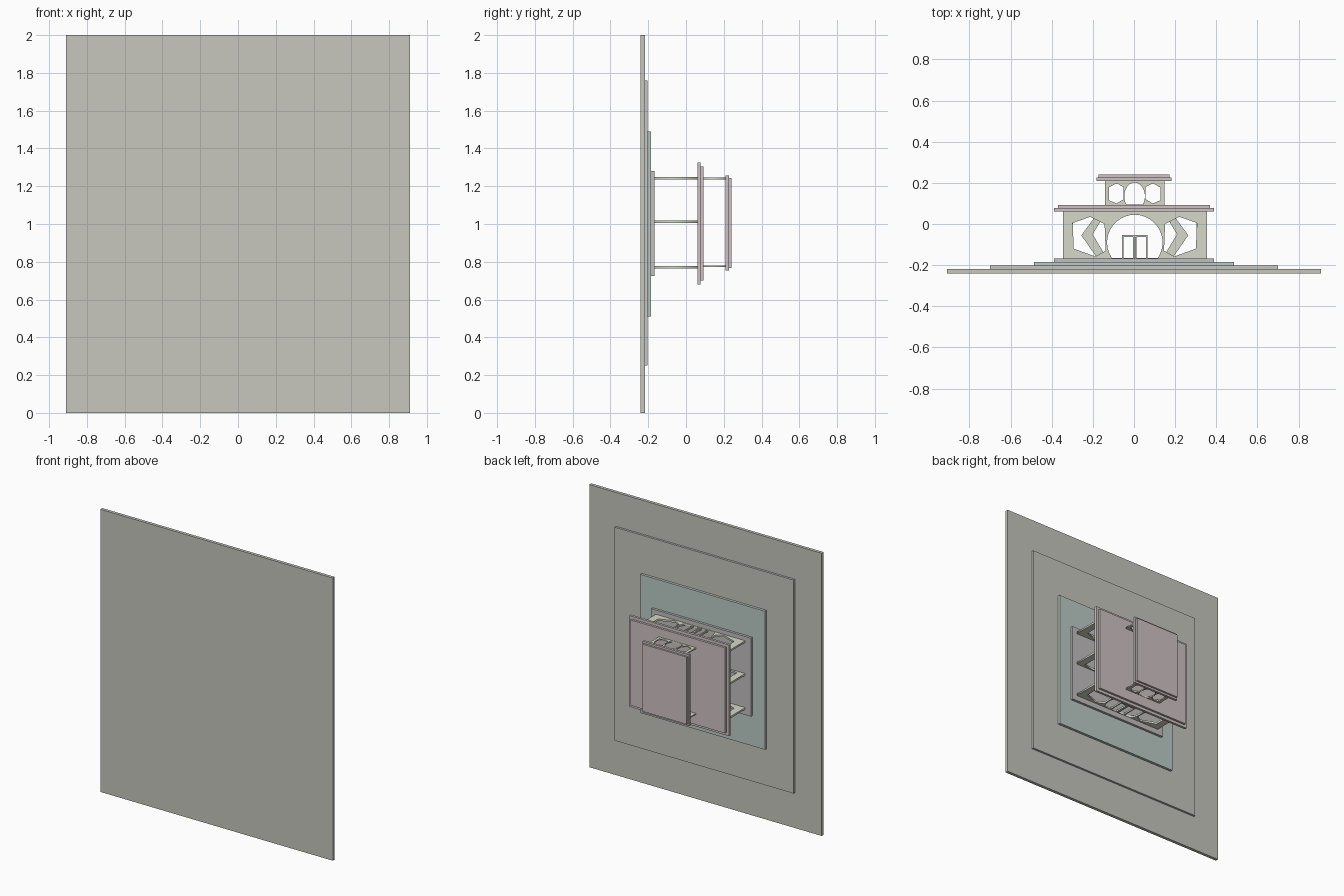
import bpy, math

if "Cube" in bpy.data.objects:
    bpy.data.objects.remove(bpy.data.objects["Cube"])


def material(name, r, g, b):
    m = bpy.data.materials.new(name)
    m.diffuse_color = (r, g, b, 1)
    m.use_nodes = True
    m.node_tree.nodes["Principled BSDF"].inputs["Base Color"].default_value = m.diffuse_color
    return m


STONE = material("stone", 0.57, 0.57, 0.52)
TEAL = material("teal_stone", 0.50, 0.60, 0.57)
ROSE = material("rose_stone", 0.62, 0.54, 0.55)
MAUVE = material("mauve_stone", 0.55, 0.52, 0.53)
WALL = material("wall_green", 0.66, 0.69, 0.57)


def slab(name, x0, x1, y0, y1, z0, z1, mat):
    bpy.ops.mesh.primitive_cube_add(size=1, location=((x0 + x1) / 2, (y0 + y1) / 2, (z0 + z1) / 2))
    o = bpy.context.object
    o.name = name
    o.scale = (x1 - x0, y1 - y0, z1 - z0)
    bpy.ops.object.transform_apply(location=False, rotation=False, scale=True)
    o.data.materials.append(mat)
    return o


def panel(name, loops, z, thick, cx=0.0):
    """Flat wall in the x-y plane: first loop is the outline, the rest are openings."""
    c = bpy.data.curves.new(name, 'CURVE')
    c.dimensions = '2D'
    c.fill_mode = 'BOTH'
    c.extrude = thick / 2
    for pts in loops:
        s = c.splines.new('POLY')
        s.points.add(len(pts) - 1)
        for p, (x, y) in zip(s.points, pts):
            p.co = (x, y, 0, 1)
        s.use_cyclic_u = True
    o = bpy.data.objects.new(name, c)
    bpy.context.collection.objects.link(o)
    o.location = (cx, 0, z)
    bpy.ops.object.select_all(action='DESELECT')
    o.select_set(True)
    bpy.context.view_layer.objects.active = o
    bpy.ops.object.convert(target='MESH')
    bpy.context.object.data.materials.append(WALL)


def rect(x0, x1, y0, y1):
    return [(x0, y0), (x1, y0), (x1, y1), (x0, y1)]


def mirror(pts):
    return [(-x, y) for x, y in reversed(pts)]


def arch(cy, rx, ry, base, n=24):
    """Ellipse cut off flat at the base line."""
    a0 = math.asin((base - cy) / ry)
    span = math.pi - 2 * a0
    return [(rx * math.cos(a0 + span * i / n), cy + ry * math.sin(a0 + span * i / n))
            for i in range(n + 1)]


# stepped base
slab("base_plate", -0.91, 0.91, -0.24, -0.218, 0, 2, STONE)
slab("second_step", -0.70, 0.70, -0.218, -0.203, 0.25, 1.76, STONE)
slab("third_step", -0.487, 0.487, -0.203, -0.185, 0.51, 1.49, TEAL)
slab("floor_plate", -0.39, 0.39, -0.185, -0.168, 0.725, 1.28, MAUVE)

# roofs
slab("lower_roof", -0.39, 0.39, 0.06, 0.077, 0.68, 1.325, ROSE)
slab("lower_roof_cap", -0.37, 0.37, 0.077, 0.092, 0.70, 1.305, ROSE)
slab("upper_roof", -0.183, 0.183, 0.21, 0.227, 0.753, 1.257, ROSE)
slab("upper_roof_cap", -0.173, 0.173, 0.227, 0.24, 0.767, 1.243, ROSE)

# ground floor walls with windows and archway
window = [(-0.302, 0.005), (-0.217, 0.035), (-0.147, 0.0),
          (-0.142, -0.13), (-0.192, -0.158), (-0.297, -0.12)]
outline = rect(-0.35, 0.35, -0.17, 0.06)
facade = [outline, window, mirror(window), arch(-0.09, 0.135, 0.135, -0.165)]
CX = 0.004
for side, z in (("back", 0.77), ("front", 1.243)):
    panel(side + "_wall", facade, z, 0.013, CX)
    # door frame bars
    for i, x in enumerate((-0.058, -0.005, 0.005, 0.058)):
        slab(f"{side}_door_post_{i}", CX + x - 0.004, CX + x + 0.004, -0.17, -0.055,
             z - 0.006, z + 0.006, WALL)
    slab(side + "_door_lintel", CX - 0.062, CX + 0.062, -0.062, -0.054, z - 0.006, z + 0.006, WALL)

# middle wall, its angled pillars show through the windows
side_hole = [(-0.30, 0.04), (-0.19, 0.04), (-0.26, -0.055), (-0.187, -0.16), (-0.30, -0.15)]
edge = [(-0.145, 0.05), (-0.205, -0.05), (-0.145, -0.15), (-0.135, -0.165)]
panel("middle_wall", [outline, side_hole, mirror(side_hole), edge + mirror(edge)], 1.011, 0.013, CX)

# upper floor walls
small = [(-0.125, 0.178), (-0.088, 0.198), (-0.054, 0.18),
         (-0.054, 0.12), (-0.088, 0.1), (-0.125, 0.115)]
upper = [rect(-0.145, 0.145, 0.09, 0.211), small, mirror(small),
         arch(0.135, 0.05, 0.067, 0.094)]
for side, z in (("back", 0.776), ("front", 1.241)):
    panel(side + "_upper_wall", upper, z, 0.009, 0.003)
